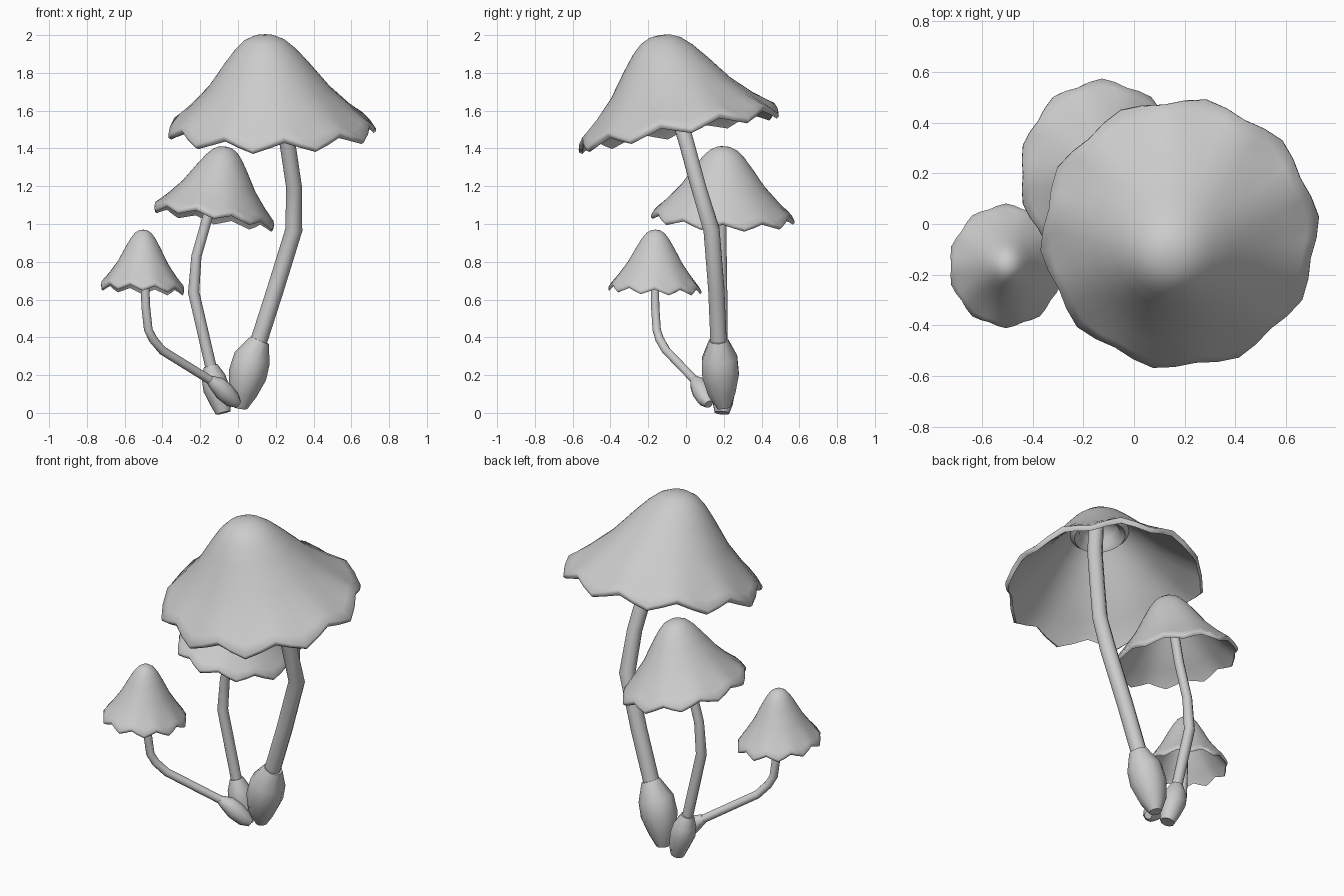
import bpy, bmesh, math
from mathutils import Vector

if "Cube" in bpy.data.objects:
    bpy.data.objects.remove(bpy.data.objects["Cube"])

# cap section: (radial fraction, height fraction), outer skin, lip, underside with collar
CAP = [(.1, .99), (.2, .94), (.3, .84), (.42, .68), (.6, .42), (.8, .2), (.93, .07),
       (1, 0), (1, -.035), (.975, -.06), (.93, .0), (.8, .13), (.6, .34), (.42, .58),
       (.3, .72), (.26, .67), (.21, .71), (.18, .8), (.08, .88)]


def finish(bm, name, angle):
    bmesh.ops.recalc_face_normals(bm, faces=bm.faces[:])
    me = bpy.data.meshes.new(name)
    bm.to_mesh(me)
    bm.free()
    ob = bpy.data.objects.new(name, me)
    bpy.context.collection.objects.link(ob)
    bpy.ops.object.select_all(action='DESELECT')
    ob.select_set(True)
    bpy.context.view_layer.objects.active = ob
    bpy.ops.object.shade_smooth_by_angle(angle=math.radians(angle))
    return ob


def bridge(bm, rings):
    for a, b in zip(rings, rings[1:]):
        n = len(a)
        for i in range(n):
            j = (i + 1) % n
            bm.faces.new((a[i], a[j], b[j], b[i]))


def cap(name, base, apex, radii, slope, phase, wave, n=40):
    """Leaning bell with ten scallops that fade towards the crown."""
    bm = bmesh.new()
    base, apex = Vector(base), Vector(apex)
    rings = []
    for s, h in CAP:
        ring = []
        for i in range(n):
            t = 2 * math.pi * i / n + math.radians(phase)
            c = math.cos(10 * (t - math.radians(phase)))
            k = s * (1 + .025 * c * s ** 3)
            x, y = radii[0] * k * math.cos(t), radii[1] * k * math.sin(t)
            z = slope[0] * x + slope[1] * y - wave * c * s ** 5
            ring.append(bm.verts.new(base + (apex - base) * h + Vector((x, y, z))))
        rings.append(ring)
    bridge(bm, rings)
    for ring, h in ((rings[0], 1), (rings[-1], .9)):
        tip = bm.verts.new(base + (apex - base) * h)
        for i in range(n):
            bm.faces.new((ring[i], ring[(i + 1) % n], tip))
    return finish(bm, name, 60)


def tube(name, path, radii, n=10):
    """Round section lofted along a path, closed at both ends."""
    bm = bmesh.new()
    pts = [Vector(p) for p in path]
    rings = []
    for i, p in enumerate(pts):
        d = (pts[min(i + 1, len(pts) - 1)] - pts[max(i - 1, 0)]).normalized()
        u = Vector((0, 1, 0)).cross(d).normalized()
        v = d.cross(u)
        a = [2 * math.pi * j / n for j in range(n)]
        rings.append([bm.verts.new(p + radii[i] * (u * math.cos(t) + v * math.sin(t))) for t in a])
    bridge(bm, rings)
    bm.faces.new(rings[0])
    bm.faces.new(rings[-1])
    return finish(bm, name, 50)


# large mushroom
cap("large_cap", (.18, -.04, 1.52), (.14, -.14, 2.0), (.54, .525), (.01, .18), 7, .03)
tube("large_stem", [(.09, .18, .3), (.11, .172, .38), (.2, .16, .66), (.296, .135, .97),
                    (.296, .065, 1.2), (.26, 0, 1.44), (.21, -.08, 1.7), (.16, -.13, 1.95)],
     [.045] * 4 + [.042] * 4)
tube("large_bulb", [(.015, .2, .025), (.025, .19, .1), (.05, .183, .2), (.075, .178, .29), (.115, .172, .385)],
     [.035, .075, .102, .098, .052])

# middle mushroom
cap("middle_cap", (-.125, .195, 1.05), (-.065, .2, 1.41), (.32, .37), (-.16, -.04), 18, .018)
tube("middle_stem", [(-.13, .195, .18), (-.145, .19, .25), (-.235, .19, .64), (-.22, .19, .83),
                     (-.16, .19, 1.04), (-.09, .195, 1.37)], [.03] * 3 + [.027] * 3)
tube("middle_bulb", [(-.078, .19, 0), (-.09, .195, .05), (-.115, .195, .13), (-.13, .195, .19), (-.145, .192, .25)],
     [.04, .055, .07, .063, .037])

# small mushroom
cap("small_cap", (-.505, -.165, .67), (-.5, -.16, .97), (.222, .24), (-.06, -.04), 18, .016)
tube("small_stem", [(-.1, .075, .145), (-.15, .045, .175), (-.4, -.105, .33), (-.45, -.14, .39), (-.475, -.155, .44),
                    (-.488, -.163, .56), (-.493, -.165, .68), (-.5, -.162, .94)], [.023] * 8)
tube("small_bulb", [(0, .12, .045), (-.03, .105, .07), (-.075, .083, .115), (-.11, .065, .15), (-.15, .045, .175)],
     [.022, .044, .052, .045, .025])
